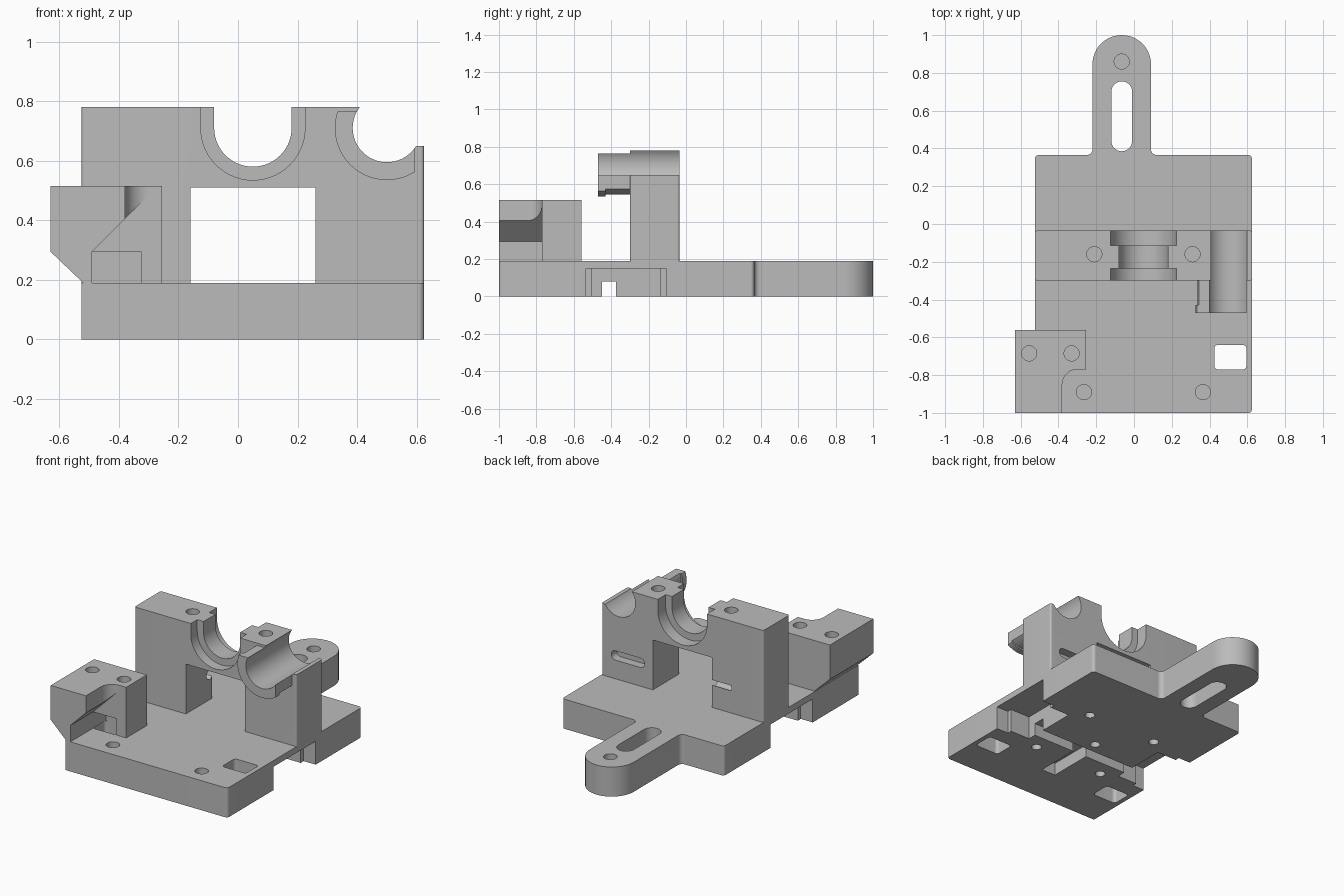
import bpy, bmesh, math
from mathutils import Vector

cube = bpy.data.objects.get("Cube")
if cube:
    bpy.data.objects.remove(cube, do_unlink=True)

grey = bpy.data.materials.new("plain_grey")
grey.use_nodes = True
grey.diffuse_color = (0.5, 0.5, 0.5, 1)
grey.node_tree.nodes["Principled BSDF"].inputs["Base Color"].default_value = (0.5, 0.5, 0.5, 1)


def rounded(corners, steps=14):
    """Outline whose corners (u, v, radius) are replaced by arcs."""
    out = []
    for i, c in enumerate(corners):
        p = Vector(c[:2])
        r = c[2] if len(c) > 2 else 0
        if not r:
            out.append(p)
            continue
        a = (Vector(corners[i - 1][:2]) - p).normalized()
        b = (Vector(corners[(i + 1) % len(corners)][:2]) - p).normalized()
        half = a.angle(b) / 2
        centre = p + (a + b).normalized() * r / math.sin(half)
        start = p + a * r / math.tan(half) - centre
        end = p + b * r / math.tan(half) - centre
        sweep = start.angle_signed(end)
        for k in range(steps + 1):
            t = -sweep * k / steps
            out.append(centre + Vector((start.x * math.cos(t) - start.y * math.sin(t),
                                        start.x * math.sin(t) + start.y * math.cos(t))))
    return [p for i, p in enumerate(out) if (p - out[i - 1]).length > 1e-5]


def prism(name, corners, lo, hi, axis="z"):
    """Extrude an outline along z (plan), y (front profile) or x (side profile)."""
    place = {"z": lambda u, v, w: (u, v, w), "y": lambda u, v, w: (u, w, v),
             "x": lambda u, v, w: (w, u, v)}[axis]
    bm = bmesh.new()
    face = bm.faces.new([bm.verts.new(place(p.x, p.y, lo)) for p in rounded(corners)])
    ext = bmesh.ops.extrude_face_region(bm, geom=[face])["geom"]
    bmesh.ops.translate(bm, vec=Vector(place(0, 0, hi - lo)),
                        verts=[g for g in ext if isinstance(g, bmesh.types.BMVert)])
    bmesh.ops.recalc_face_normals(bm, faces=bm.faces)
    mesh = bpy.data.meshes.new(name)
    bm.to_mesh(mesh)
    bm.free()
    mesh.materials.append(grey)
    obj = bpy.data.objects.new(name, mesh)
    bpy.context.collection.objects.link(obj)
    return obj


def rect(u0, u1, v0, v1, r=0):
    return [(u0, v0, r), (u1, v0, r), (u1, v1, r), (u0, v1, r)]


def disc(u, v, r):
    return rect(u - r, u + r, v - r, v + r, r)


def carve(obj, cutters, operation="DIFFERENCE"):
    """Apply each (corners, lo, hi, axis) cutter to the object."""
    bpy.ops.object.select_all(action="DESELECT")
    bpy.context.view_layer.objects.active = obj
    obj.select_set(True)
    for spec in cutters:
        tool = prism("cutter", *spec)
        tool.hide_render = True
        mod = obj.modifiers.new("cut", "BOOLEAN")
        mod.operation, mod.solver, mod.object = operation, "EXACT", tool
        bpy.ops.object.modifier_apply(modifier=mod.name)
        bpy.data.objects.remove(tool, do_unlink=True)


def finish(obj):
    bpy.ops.object.select_all(action="DESELECT")
    bpy.context.view_layer.objects.active = obj
    obj.select_set(True)
    bpy.ops.object.shade_smooth_by_angle(angle=math.radians(30))


MID = 0.05      # symmetry line of the plate


def both(u0, u1, v0, v1, r=0):
    """A plan rectangle and its mirror image about the symmetry line."""
    return [rect(u0, u1, v0, v1, r), rect(2 * MID - u1, 2 * MID - u0, v0, v1, r)]


# Base plate with rounded mounting tab
base = prism("base_plate", [
    (-0.525, -1), (0.625, -1, 0.02), (0.625, 0.365, 0.02), (0.09, 0.365, 0.03),
    (0.09, 1, 0.155), (-0.22, 1, 0.155), (-0.22, 0.365, 0.03), (-0.525, 0.365, 0.02)], 0, 0.19)
cuts = [(rect(-0.12, -0.01, 0.385, 0.755, 0.055), -0.1, 0.3)]
# Rectangular openings and blind screw holes in the top
cuts += [(c, -0.1, 0.3) for c in both(0.425, 0.595, -0.77, -0.64, 0.02)]
cuts += [(disc(x, y, 0.04), 0.07, 0.3) for x, y in
         [(-0.065, 0.86), (-0.265, -0.89), (0.365, -0.89)]]
# Stepped side recesses and grooves in the underside
cuts += [(c, -0.1, 0.15) for c in both(0.54, 0.7, -0.535, -0.105)]
cuts += [(c, -0.1, 0.15) for c in both(0.4, 0.6, -0.505, -0.135)]
cuts += [(rect(-0.35, 0.45, -0.45, -0.375), -0.1, 0.08),
         (rect(0, 0.1, -0.74, -0.4), -0.1, 0.08)]
cuts += [(disc(MID + sx * 0.25, -0.305 + sy * 0.25, 0.03), -0.1, 0.1)
         for sx in (-1, 1) for sy in (-1, 1)] + [(disc(MID, -0.305, 0.03), -0.1, 0.1)]
carve(base, cuts)
finish(base)

# Bearing tower with window and two round seats
tower = prism("bearing_tower", rect(-0.525, 0.625, -0.3, -0.035, 0.012), 0.19, 0.78)


def cradle(r):
    return [(MID - r, 0.9), (MID - r, 0.71 - r, r), (MID + r, 0.71 - r, r), (MID + r, 0.9)]


carve(tower, [
    (rect(-0.16, 0.26, 0.1, 0.51), -0.5, 0.1, "y"),
    (cradle(0.13), -0.5, 0.1, "y"),
    (cradle(0.175), -0.5, -0.235, "y"),
    (cradle(0.175), -0.115, 0.1, "y"),
    (disc(0.5, 0.71, 0.115), -0.5, 0.1, "y"),
    (rect(0.56, 0.7, 0.65, 0.9), -0.5, 0.1, "y"),
    (disc(-0.21, -0.16, 0.04), 0.6, 0.9),
    (disc(0.31, -0.16, 0.04), 0.6, 0.9),
    (rect(0.32, 0.555, 0.31, 0.37, 0.029), -0.09, 0.1, "y"),
    (disc(-0.06, 0.35, 0.03), -0.3, -0.1, "x")])
finish(tower)

# Overhanging trough in front of the tower, with a raised front lip
trough = prism("rod_trough", disc(0.5, 0.71, 0.165), -0.45, -0.3, "y")
carve(trough, [(disc(0.5, 0.71, 0.175), -0.47, -0.43, "y")], "UNION")
carve(trough, [(disc(0.5, 0.71, 0.115), -0.6, 0, "y"),
               (rect(0.2, 0.8, 0.765, 1), -0.6, 0, "y"),
               (rect(0.595, 0.8, 0.4, 1), -0.6, 0, "y")])
finish(trough)

# Corner block: notched in plan, with sloped underside and nut pocket
block = prism("corner_block", [(-0.63, 0.515), (-0.255, 0.515), (-0.255, 0.19),
                               (-0.52, 0.19), (-0.63, 0.295)], -1, -0.56, "y")
carve(block, [
    ([(-0.38, -1.1), (-0.2, -1.1), (-0.2, -0.77), (-0.38, -0.77, 0.08)], 0.1, 0.6),
    ([(-0.49, 0.1), (-0.49, 0.295), (-0.3, 0.485), (-0.2, 0.485), (-0.2, 0.1)],
     -1.1, -0.77, "y"),
    (rect(-0.49, -0.325, 0.1, 0.295), -0.8, -0.64, "y"),
    (disc(-0.555, -0.685, 0.04), 0.4, 0.6),
    (disc(-0.33, -0.685, 0.04), 0.4, 0.6)])
finish(block)
